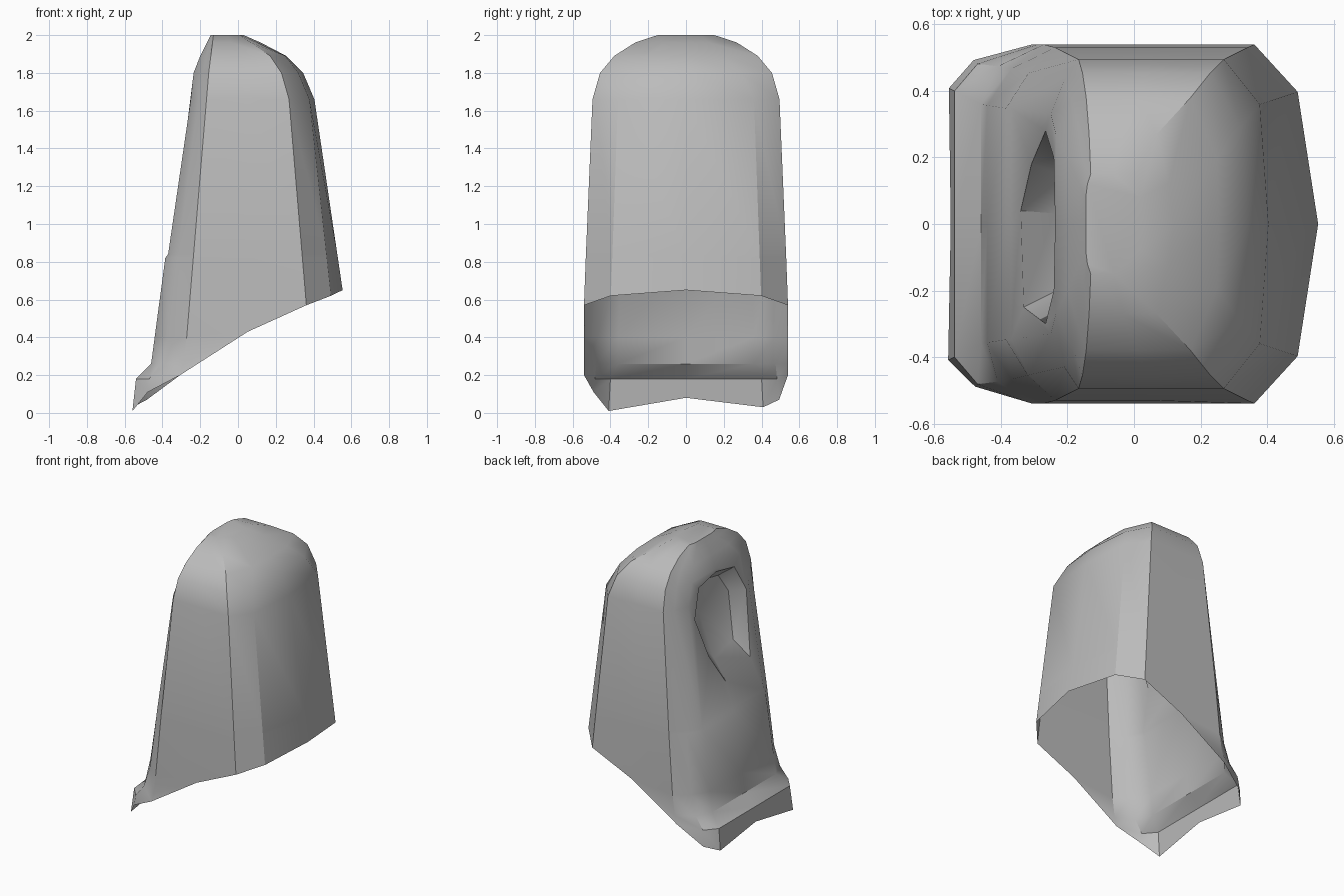
import bpy, bmesh
from math import radians

if "Cube" in bpy.data.objects:
    bpy.data.objects.remove(bpy.data.objects["Cube"], do_unlink=True)

grey = bpy.data.materials.new("plain grey")
grey.use_nodes = True
grey.diffuse_color = (0.5, 0.5, 0.5, 1)
grey.node_tree.nodes["Principled BSDF"].inputs["Base Color"].default_value = (0.5, 0.5, 0.5, 1)

# Section controls: height -> value, read by linear interpolation
FRONT_X = [(0, -.56), (.18, -.54), (.26, -.46), (.82, -.385), (.84, -.37), (1.66, -.25), (1.8, -.235), (1.89, -.2), (2, -.145)]
FRONT_Y = [(0, .41), (.18, .4), (.26, .36), (1.66, .33), (1.8, .27), (1.89, .2), (2, .08)]
BEVEL_X = [(0, -.49), (.18, -.47), (.3, -.38), (.82, -.32), (1.66, -.21), (1.89, -.17), (2, -.14)]
BEVEL_Y = [(0, .5), (.3, .47), (1.66, .43), (1.8, .37), (1.89, .3), (2, .12)]
RIM_X = [(0, -.36), (.3, -.28), (1.8, -.155), (2, -.13)]
SIDE_Y = [(0, .54), (.6, .54), (1.66, .495), (1.8, .455), (1.89, .38), (1.96, .27), (2, .15)]
REAR_X = [(0, .41), (1.66, .27), (1.8, .23), (1.89, .17), (2, .01)]
CORNER_X = [(0, .56), (1.69, .375), (1.8, .32), (1.89, .25), (2, .02)]
CORNER_Y = [(0, .42), (1.66, .36), (1.8, .29), (2, .08)]
BACK_X = [(0, .65), (1.69, .4), (1.8, .345), (1.91, .235), (2, .03)]


def at(keys, z):
    for (a, va), (b, vb) in zip(keys, keys[1:]):
        if z <= b:
            return va + (vb - va) * (z - a) / (b - a)
    return keys[-1][1]


def column_point(k, z):
    """Point on half-section column k, from the front middle to the back middle."""
    rim, rear, side = at(RIM_X, z), at(REAR_X, z), at(SIDE_Y, z)
    return [(at(FRONT_X, z), 0), (at(FRONT_X, z), at(FRONT_Y, z)),
            (at(BEVEL_X, z), at(BEVEL_Y, z)), (rim, side),
            ((rim + rear) / 2, side), (rear, side),
            (at(CORNER_X, z), at(CORNER_Y, z)), (at(BACK_X, z), 0)][k]


# Columns run round the section; each has its own ragged hem height
columns = [(k, 1) for k in range(8)] + [(k, -1) for k in range(6, 0, -1)]
hem_left = [.08, .03, .07, .2, .43, .57, .62, .65]
hem_right = [0, .01, .11, .2, .43, .57, .62, 0]
levels = [0, .18, .26, .4, .82, .84, 1.66, 1.8, 1.89, 1.96, 2]
LOW, HIGH = levels.index(.84), levels.index(1.8)

bm = bmesh.new()
rows = []
for level in levels:
    row = []
    for k, s in columns:
        z = max(level, (hem_left if s > 0 else hem_right)[k])
        x, y = column_point(k, z)
        row.append(bm.verts.new((x, s * y, z)))
    rows.append(row)

# Shell walls, leaving the upper front panel open
n = len(columns)
for r in range(len(levels) - 1):
    for c in range(n):
        d = (c + 1) % n
        if LOW <= r < HIGH and (c == 0 or d == 0):
            continue
        bm.faces.new((rows[r][c], rows[r][d], rows[r + 1][d], rows[r + 1][c]))
bm.faces.new(rows[-1])


# Front opening with an angular recess behind it
def bridge(a, b):
    for i in range(len(a)):
        j = (i + 1) % len(a)
        bm.faces.new((a[i], a[j], b[j], b[i]))


outer = [rows[LOW][0], rows[LOW][1], rows[LOW + 1][1], rows[HIGH][1],
         rows[HIGH][0], rows[HIGH][-1], rows[LOW + 1][-1], rows[LOW][-1]]
opening = [(.04, 1.04), (.18, 1.26), (.28, 1.55), (.2, 1.74),
           (0, 1.78), (-.2, 1.74), (-.3, 1.55), (-.25, 1.1)]
lip = [bm.verts.new((at(FRONT_X, z), y, z)) for y, z in opening]
inner = [bm.verts.new((at(FRONT_X, z) + .1, y * .8, z + (1.5 - z) * .3)) for y, z in opening]
bridge(outer, lip)
bridge(lip, inner)
middle = bm.verts.new((-.13, .05, 1.5))
for i in range(8):
    bm.faces.new((inner[i], inner[(i + 1) % 8], middle))

# Merge the points gathered on the hem
bmesh.ops.remove_doubles(bm, verts=bm.verts, dist=.001)
bmesh.ops.recalc_face_normals(bm, faces=bm.faces)
mesh = bpy.data.meshes.new("hood_shell")
bm.to_mesh(mesh)
bm.free()
mesh.materials.append(grey)
hood = bpy.data.objects.new("hood_shell", mesh)
bpy.context.collection.objects.link(hood)
bpy.context.view_layer.objects.active = hood
hood.select_set(True)
bpy.ops.object.shade_smooth_by_angle(angle=radians(32))
